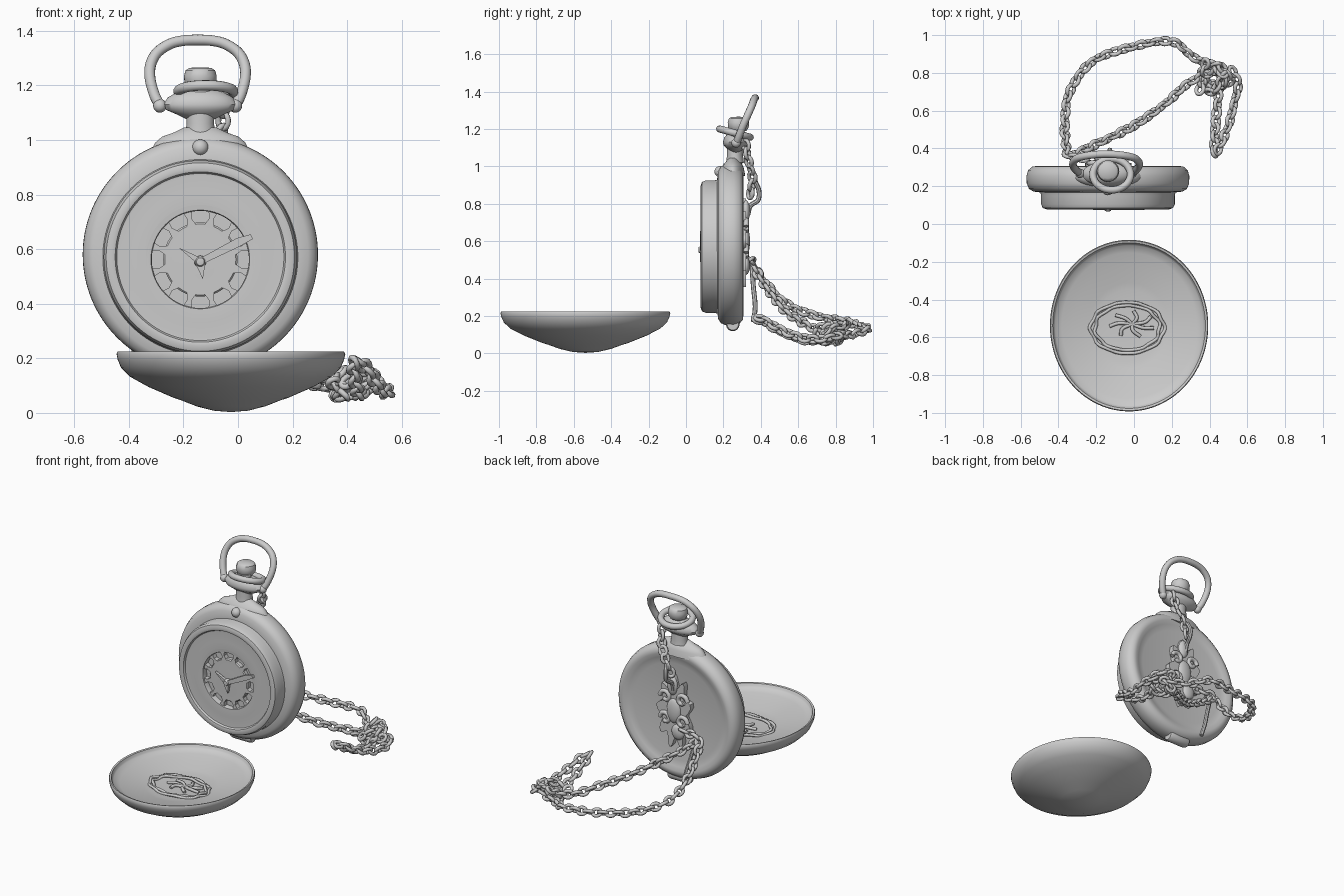
import bpy, bmesh, math, random
from mathutils import Vector, Matrix

if "Cube" in bpy.data.objects:
    bpy.data.objects.remove(bpy.data.objects["Cube"])

random.seed(4)
CX, CZ = -0.138, 0.58          # watch centre
TAU = math.tau


def finish(name, bm, angle=40):
    bmesh.ops.recalc_face_normals(bm, faces=bm.faces)
    me = bpy.data.meshes.new(name)
    bm.to_mesh(me)
    bm.free()
    ob = bpy.data.objects.new(name, me)
    bpy.context.collection.objects.link(ob)
    bpy.ops.object.select_all(action='DESELECT')
    ob.select_set(True)
    bpy.context.view_layer.objects.active = ob
    bpy.ops.object.shade_smooth_by_angle(angle=math.radians(angle))
    return ob


def lathe(name, profile, mat, n=96):
    bm = bmesh.new()
    vs = [bm.verts.new((r, 0, h)) for r, h in profile]
    es = [bm.edges.new(p) for p in zip(vs, vs[1:])]
    bmesh.ops.spin(bm, geom=vs + es, axis=(0, 0, 1), cent=(0, 0, 0), angle=TAU, steps=n)
    bmesh.ops.remove_doubles(bm, verts=bm.verts, dist=1e-5)
    bm.transform(mat)
    return finish(name, bm)


def smooth_path(pts, n=10, closed=False):
    p = [Vector(q) for q in pts]
    p = [p[-1]] + p + p[:2] if closed else [2 * p[0] - p[1]] + p + [2 * p[-1] - p[-2]]
    out = []
    for a, b, c, d in zip(p, p[1:], p[2:], p[3:]):
        for i in range(n):
            t = i / n
            out.append(0.5 * (2 * b + (c - a) * t + (2 * a - 5 * b + 4 * c - d) * t * t
                              + (3 * b - a - 3 * c + d) * t ** 3))
    return out if closed else out + [p[-2]]


def sweep(bm, path, rad, closed=False, sides=8):
    n, rings = len(path), []
    for i, p in enumerate(path):
        a = path[i - 1] if closed or i else p
        b = path[(i + 1) % n] if closed or i < n - 1 else p
        t = (b - a).normalized()
        if i == 0:
            u = t.orthogonal().normalized()
        u = (u - t * u.dot(t)).normalized()
        w = t.cross(u)
        rings.append([bm.verts.new(p + rad * (u * math.cos(k * TAU / sides) + w * math.sin(k * TAU / sides)))
                      for k in range(sides)])
    # close the ring with the offset that twists least
    for i in range(n if closed else n - 1):
        r, s = rings[i], rings[(i + 1) % n]
        o = min(range(sides), key=lambda k: (r[0].co - s[k].co).length) if i == n - 1 else 0
        for k in range(sides):
            bm.faces.new((r[k], r[(k + 1) % sides], s[(k + 1 + o) % sides], s[(k + o) % sides]))
    if not closed:
        bm.faces.new(rings[0])
        bm.faces.new(rings[-1])


def tube(name, pts, rad, closed=False, sides=12):
    bm = bmesh.new()
    sweep(bm, smooth_path(pts, 10, closed), rad, closed, sides)
    return finish(name, bm)


def plate(bm, outline, y0, y1):
    """Flat shape in the xz plane, extruded from y0 to y1."""
    f = bm.faces.new([bm.verts.new((x, y0, z)) for x, z in outline])
    g = bmesh.ops.extrude_face_region(bm, geom=[f])['geom']
    bmesh.ops.translate(bm, verts=[v for v in g if isinstance(v, bmesh.types.BMVert)], vec=(0, y1 - y0, 0))


def chain(name, pts, step=0.046):
    path, bm = smooth_path(pts, 30), bmesh.new()
    dist, nxt, k = 0, step / 2, 0
    for a, b in zip(path, path[1:]):
        dist += (b - a).length
        if dist < nxt:
            continue
        nxt += step
        t = (b - a).normalized()
        side = t.cross(Vector((0, 0, 1)) if abs(t.z) < 0.9 else Vector((0, 1, 0))).normalized()
        ang = (0.7 if k % 2 else -0.8) + random.uniform(-0.25, 0.25)
        w = Matrix.Rotation(ang, 3, t) @ side
        k += 1
        sweep(bm, [b + t * 0.028 * math.cos(j * TAU / 14) + w * 0.021 * math.sin(j * TAU / 14)
                   for j in range(14)], 0.011, True, 6)
    return finish(name, bm, 80)


# --- Watch case, bezel with dial well, centre disc (lathed about y) ---
def facing(z):
    return Matrix.Translation((CX, 0, z)) @ Matrix.Rotation(-math.pi / 2, 4, 'X')


fx, fz = CX, CZ - 0.018
lathe("watch_case", [(0, .288), (.31, .288), (.35, .296), (.375, .307), (.40, .304), (.422, .285), (.431, .255),
                     (.43, .215), (.418, .186), (.395, .172), (.35, .166), (0, .166)], facing(CZ), 128)
lathe("bezel", [(.35, .18), (.358, .17), (.354, .15), (.354, .105), (.345, .085), (.325, .078), (.312, .082),
                (.306, .094), (.298, .095), (.24, .091), (0.19, .093)], facing(CZ - .009), 128)
lathe("dial_well", [(.2, .0925), (.181, .094), (.178, .1), (.178, .13), (0, .13)], facing(fz), 64)
lathe("dial_centre", [(0, .098), (.06, .1), (.13, .1), (.136, .106), (.136, .13)], facing(fz), 64)

# --- Open-work hour ring: twelve hourglass bars between well edge and centre ---
bm = bmesh.new()
for i in range(12):
    a = i * TAU / 12 + TAU / 24
    pt = lambda r, d: (fx + r * math.sin(a + d), fz + r * math.cos(a + d))
    plate(bm, [pt(.13, -.13), pt(.155, -.05), pt(.185, -.1), pt(.185, .1), pt(.155, .05), pt(.13, .13)], .1, .13)
finish("hour_ring", bm, 30)

# --- Hands ---
bm = bmesh.new()
for ang, length, wide, tail in ((64, .21, .019, .02), (-57, .095, .013, .02), (172, .065, .02, .01)):
    d = Vector((math.sin(math.radians(ang)), math.cos(math.radians(ang))))
    s = Vector((d.y, -d.x))
    c = Vector((fx, fz - 0.008))
    if ang == 64:
        shape = [c - d * tail, c + s * wide * .6, c + d * length * .75 + s * wide * .7, c + d * length + s * wide * .5,
                 c + d * length - s * wide * .5, c + d * length * .75 - s * wide, c - s * wide * .6]
    else:
        shape = [c - d * tail, c + s * wide, c + d * length, c - s * wide]
    plate(bm, shape, .074, .092)
finish("hands", bm, 30)
lathe("hand_pin", [(0, .066), (.014, .068), (.022, .08), (.022, .102)], facing(fz - .008), 24)

# --- Push button, hinge ---
bm = bmesh.new()
bmesh.ops.create_uvsphere(bm, u_segments=24, v_segments=14, radius=.03,
                          matrix=Matrix.Translation((CX, .182, .972)))
finish("release_button", bm)
lathe("bottom_hinge", [(0, -.075), (.03, -.075), (.036, -.06), (.036, .06), (.03, .075), (0, .075)],
      Matrix.Translation((CX, .25, .155)) @ Matrix.Rotation(math.pi / 2, 4, 'Y'), 24)


# --- Shoulder, neck, collar and crown (lathed about z) ---
def upright(y, sy):
    return Matrix.Translation((CX, y, 0)) @ Matrix.Diagonal((1, sy, 1, 1))


lathe("shoulder", [(0, .94), (.185, .95), (.165, .99), (.14, 1.012), (.1, 1.026), (.06, 1.045), (0, 1.05)],
      upright(.25, .36), 48)
lathe("neck", [(0, 1.0), (.056, 1.02), (.05, 1.06), (.052, 1.1), (.045, 1.2), (0, 1.2)], upright(.262, .85), 32)
lathe("collar", [(0, 1.075), (.05, 1.075), (.09, 1.095), (.125, 1.11), (.135, 1.13), (.12, 1.155), (.085, 1.175),
                 (.05, 1.185), (0, 1.19)], upright(.265, .5), 48)
lathe("crown", [(0, 1.18), (.045, 1.19), (.058, 1.208), (.06, 1.235), (.054, 1.255), (.04, 1.264), (0, 1.266)],
      upright(.28, .95), 32)

# --- Bow and clasp ring ---
half = [(-.135, .268, 1.12), (-.158, .285, 1.165), (-.174, .308, 1.225), (-.172, .33, 1.275), (-.148, .35, 1.32),
        (-.1, .362, 1.352), (-.05, .368, 1.364), (0, .37, 1.366)]
bow = half + [(-x, y, z) for x, y, z in half[-2::-1]]
tube("bow", [(CX - .01 + x, y, z) for x, y, z in bow], .02)
for name, s in (("left_bow_joint", -1), ("right_bow_joint", 1)):
    bm = bmesh.new()
    bmesh.ops.create_uvsphere(bm, u_segments=16, v_segments=10, radius=.025,
                              matrix=Matrix.Translation((CX - .01 + s * .138, .268, 1.125)))
    finish(name, bm)
tube("clasp_ring", [(CX + .02 + .1 * math.cos(a), .262 + .082 * math.sin(a), 1.178 - .022 * math.sin(a))
                    for a in [i * TAU / 10 for i in range(10)]], .019, True)

# --- Open lid lying in front: shallow dish with a deeper underside ---
lathe("lid", [(0, .003), (.15, .008), (.3, .024), (.44, .047), (.5, .055), (.72, .095), (.88, .132), (.96, .165),
              (.99, .195), (1, .215), (.99, .225), (.965, .222), (.95, .208), (.935, .2), (.85, .188), (.7, .172),
              (.5, .152), (.42, .146), (.2, .142), (0, .142)],
      Matrix.Translation((-.026, -.538, 0)) @ Matrix.Diagonal((.419, .454, 1, 1)), 128)

# --- Raised wreath and star inside the lid ---
bm = bmesh.new()
for r, w in ((1, 0), (.88, 2)):
    ring = [(-.035 + r * .195 * math.sin(a) + .006 * math.sin(9 * a + w), -.55 + r * .135 * math.cos(a),
             .15 + .004 * math.sin(7 * a + w)) for a in [TAU * i / 40 for i in range(40)]]
    sweep(bm, smooth_path(ring, 3, True), .009, True, sides=6)
for i in range(7):
    a = i * TAU / 7 + .3
    sweep(bm, smooth_path([(-.01, -.53, .145), (-.01 + .07 * math.cos(a), -.53 + .035 * math.sin(a), .152),
                           (-.01 + .12 * math.cos(a + .3), -.53 + .07 * math.sin(a + .3), .147)], 5), .01, sides=6)
finish("lid_wreath", bm, 80)

# --- Leafy ornament hanging on the back ---
bm = bmesh.new()
edge = []
for i in range(56):
    a = i * TAU / 56
    r = 1 + .2 * math.sin(9 * a + .6)
    edge.append((CX + .105 * r * math.sin(a), .59 + .2 * r * math.cos(a)))
plate(bm, edge, .285, .322)
for x, z, rx, rz in ((0, .6, .05, .08), (.01, .76, .035, .06), (-.03, .47, .045, .05)):
    bmesh.ops.create_uvsphere(bm, u_segments=20, v_segments=12, radius=1, matrix=Matrix.Translation(
        (CX + x, .32, z)) @ Matrix.Diagonal((rx, .022, rz, 1)))
for s in (-1, 1):
    for z, k in ((.68, 1), (.54, 1)):
        curl = [(CX + s * (.06 + k * .04 * (1 - i / 12) * math.cos(i * .8)), .322,
                 z + k * .04 * (1 - i / 12) * math.sin(i * .8)) for i in range(8)]
        sweep(bm, smooth_path(curl, 4), .014, sides=8)
finish("back_ornament", bm, 50)
tube("ornament_hook", [(CX, .33, .74), (CX, .345, .79), (CX + .01, .385, .82), (CX + .01, .39, .87),
                       (CX + .02, .37, .92)], .013, sides=8)

# --- Chain: hanging strand, long loop, tangle and tail ---
chain("hanging_chain", [(-.05, .315, 1.14), (-.06, .335, 1.03), (-.1, .355, .94), (CX, .34, .83)])
tube("chain_bar", [(-.24, .36, .17), (-.26, .37, .25), (-.29, .36, .36), (-.33, .35, .5)], .013, sides=8)
chain("long_loop_chain", [(-.2, .34, .5), (-.34, .36, .48), (-.36, .42, .38), (-.365, .55, .26), (-.34, .7, .2),
                          (-.22, .86, .17), (0, .94, .14), (.2, .965, .13), (.32, .88, .1), (.47, .82, .1)])
chain("straight_chain", [(-.33, .36, .47), (-.25, .4, .4), (-.1, .47, .3), (.03, .54, .22), (.18, .65, .15),
                         (.28, .74, .11), (.4, .8, .1)])
chain("tangled_chain", [(.42 + (.08 + .04 * math.sin(2.3 * i)) * math.cos(i * 1.9),
                         .77 + (.06 + .03 * math.sin(1.7 * i)) * math.sin(i * 1.9),
                         .11 + .05 * math.sin(i * 2.1)) for i in range(13)])
chain("tail_chain", [(.48, .8, .16), (.45, .7, .07), (.435, .56, .09), (.425, .43, .16), (.43, .37, .19),
                     (.455, .42, .18), (.5, .52, .12), (.53, .64, .08), (.55, .74, .08), (.51, .83, .1)])
